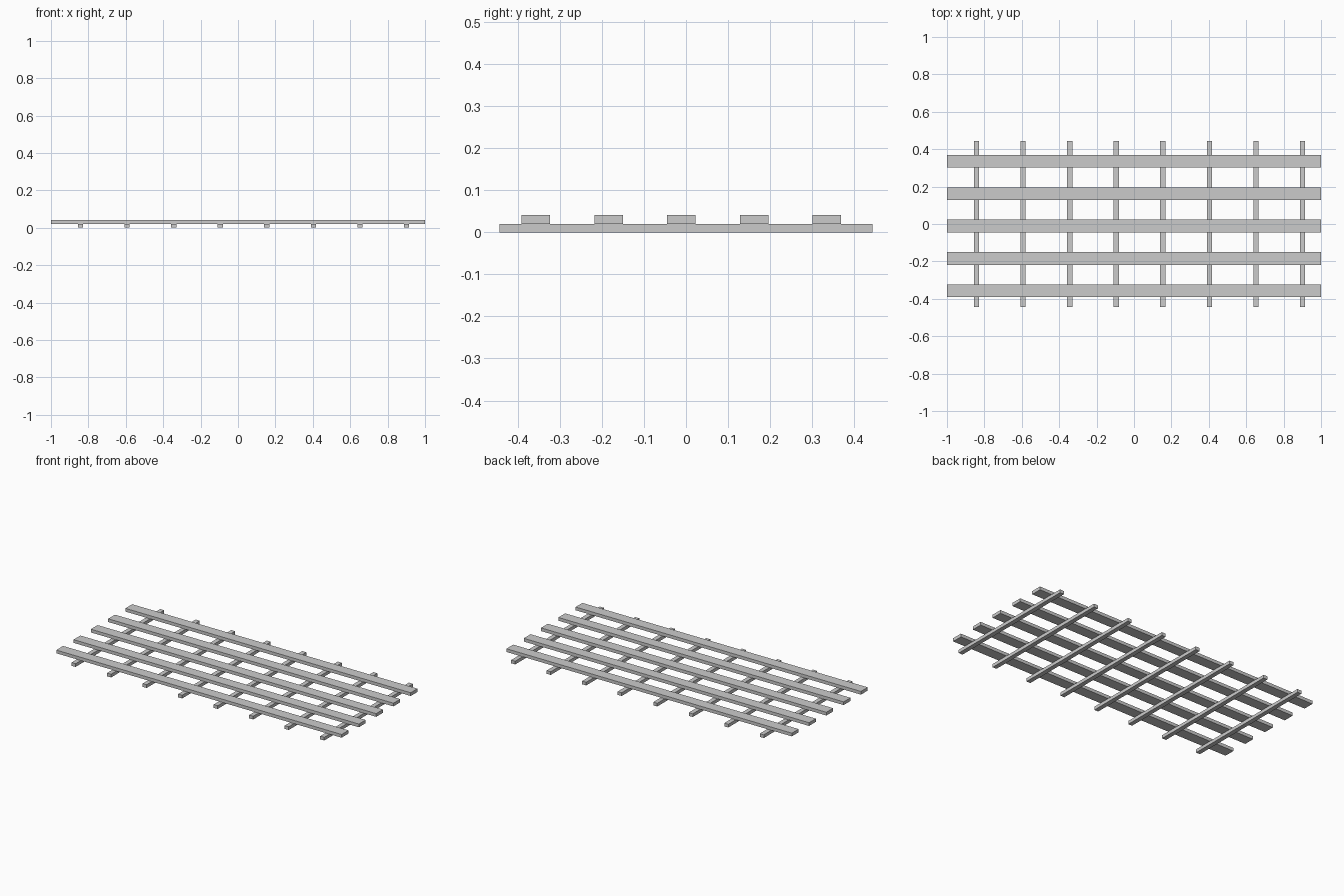
import bpy

if "Cube" in bpy.data.objects:
    bpy.data.objects.remove(bpy.data.objects["Cube"])

def box(name, center, size):
    bpy.ops.mesh.primitive_cube_add(size=1, location=center)
    ob = bpy.context.object
    ob.name = name
    ob.scale = size
    bpy.ops.object.transform_apply(location=False, rotation=False, scale=True)
    return ob

BATTEN_H = 0.0205   # thickness of the lower battens
SLAT_H = 0.0205     # thickness of the upper slats

# Narrow cross battens resting on the floor
for i in range(8):
    box(f"cross_batten_{i + 1}", (-0.842 + i * 0.249, 0, BATTEN_H / 2),
        (0.028, 0.887, BATTEN_H))

# Wide long slats lying on top of the battens
for i in range(5):
    box(f"long_slat_{i + 1}", (0, -0.357 + i * 0.173, BATTEN_H + SLAT_H / 2),
        (2.0, 0.068, SLAT_H))
